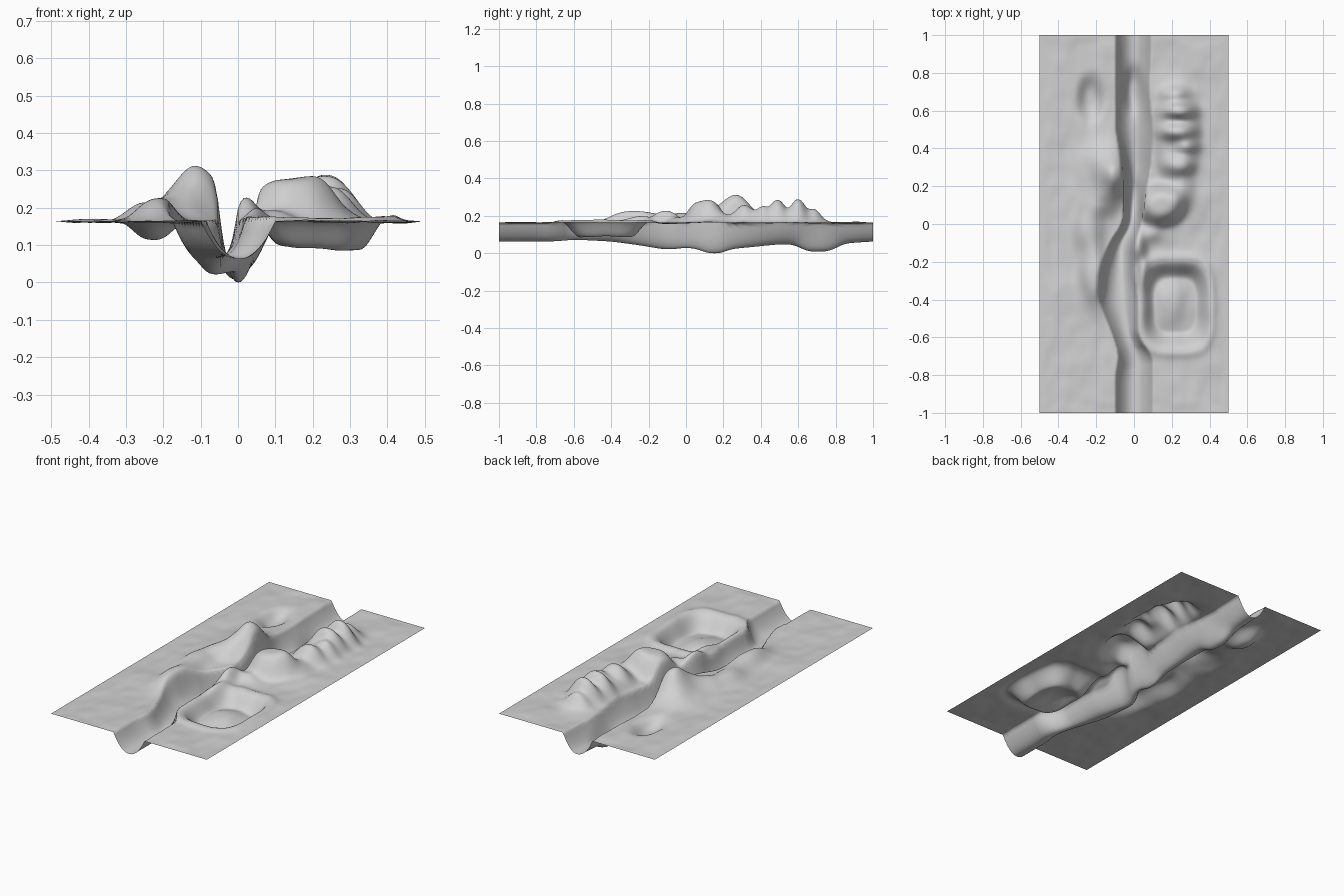
import bpy
import bmesh
import math
from mathutils import Vector, noise

default_cube = bpy.data.objects.get("Cube")
if default_cube:
    bpy.data.objects.remove(default_cube, do_unlink=True)

GROUND = 0.16

# River stations: position along y, left bank, deepest x, right bank, depth
RIVER = [
    (-1, -.1, 0, .1, .1), (-.8, -.1, 0, .1, .1), (-.7, -.08, .01, .1, .1),
    (-.6, -.11, -.03, .02, .09), (-.4, -.19, -.07, .02, .1),
    (-.25, -.18, -.07, 0, .12), (-.1, -.13, -.07, 0, .145),
    (0, -.06, -.01, .04, .133), (.15, -.05, 0, .06, .145),
    (.3, -.06, .01, .09, .135), (.5, -.1, 0, .1, .115),
    (.72, -.1, -.01, .08, .115), (.85, -.1, 0, .09, .11),
    (1, -.1, 0, .09, .1),
]


def smoothstep(low, high, value):
    t = min(max((value - low) / (high - low), 0), 1)
    return t * t * (3 - 2 * t)


def station(y):
    """Linear interpolation between neighbouring river stations."""
    y = min(max(y, -1), 1)
    for first, second in zip(RIVER, RIVER[1:]):
        if y <= second[0]:
            blend = (y - first[0]) / (second[0] - first[0])
            return Vector(first[1:]).lerp(Vector(second[1:]), blend)


def river_at(y):
    """Averaging nearby stations rounds the bends of the river."""
    offsets = (-.04, -.02, 0, .02, .04)
    return sum((station(y + o) for o in offsets), Vector((0, 0, 0, 0))) / len(offsets)


def blob(x, y, cx, cy, width, length, height, power=1.0):
    """Rounded hill or hollow; a higher power gives a flatter top."""
    radius = ((x - cx) / width) ** 2 + ((y - cy) / length) ** 2
    return height * math.exp(-radius ** power)


# Hills: centre x, centre y, half width, half length, height, flatness
HILLS = [
    (-.1, .26, .08, .1, .11, 1.1),       # tall peak on the left bank
    (-.17, .28, .11, .15, .05, 1.2),     # its outer shoulder
    (-.18, .12, .09, .08, .045, 1.2),    # its front foot
    (-.21, -.27, .07, .15, .06, 1.4),    # left ridge, front
    (-.24, -.03, .07, .12, .05, 1.2),    # left ridge, middle
    (.02, -.11, .04, .08, .058, 1.1),    # low spur by the bend
    (.05, -.25, .03, .1, .025, 1),       # spur tail
    (.1, -.05, .06, .05, .03, 1),        # saddle behind the spur
    (.14, .1, .12, .1, .11, 2),          # broad mound on the right bank
    (.25, .16, .06, .08, .04, 1),        # its shoulder
    (.23, .47, .11, .26, .05, 2.2),      # long base of the knolls
    (.24, .31, .08, .05, .05, 1.2),      # chain of knolls
    (.28, .41, .06, .04, .04, 1),
    (.23, .49, .085, .045, .07, 1.2),
    (.24, .6, .085, .045, .075, 1.2),
    (.22, .69, .07, .04, .04, 1),
]

# Shallow hollow on the left plain
HOLLOW = (-.23, .66, .06, .11, -.045, 1.5)

# Deep pools in the river bed
POOLS = [
    (0, .71, .05, .11, -.04, 1.6),
    (0, .15, .04, .08, -.02, 1.3),
]


def basin(x, y):
    """Square-cornered basin with a low rim and a broad rise inside."""
    dx, dy = abs(x - .22) / .17, abs(y + .43) / .22
    radius = (dx ** 3.5 + dy ** 3.5) ** (1 / 3.5)
    bowl = -.078 * (1 - smoothstep(.62, 1.05, radius))
    rim = .012 * math.exp(-((radius - 1.15) / .13) ** 2)
    rise = blob(x, y, .19, -.42, .09, .12, .038, 1.2)
    return bowl + rim + rise


def terrain_height(x, y, river):
    left, middle, right, depth = river
    bank = left if x < middle else right
    across = (x - middle) / (bank - middle)
    land = sum(blob(x, y, *shape) for shape in HILLS + [HOLLOW]) + basin(x, y)
    ripple = noise.noise(Vector((x * 6, y * 4, 2))) * .009
    ripple += noise.noise(Vector((x * 15, y * 10, 5))) * .004
    # The sheet lies flat along its border
    land += ripple * smoothstep(0, .06, min(.5 - abs(x), 1 - abs(y)))
    # Rounded river bed, with the land features fading out inside it
    bed = sum(blob(x, y, *pool) for pool in POOLS)
    bed -= depth * max(0, 1 - across ** 2.1)
    return GROUND + bed + land * smoothstep(.5, 1.2, across)


# Terrain sheet
mesh = bpy.data.meshes.new("terrain")
bm = bmesh.new()
bmesh.ops.create_grid(bm, x_segments=130, y_segments=240, size=1)
for vert in bm.verts:
    x, y = vert.co.x / 2, vert.co.y
    vert.co = (x, y, terrain_height(x, y, river_at(y)))

# Rest the lowest point on the floor
lowest = min(vert.co.z for vert in bm.verts)
for vert in bm.verts:
    vert.co.z -= lowest
for face in bm.faces:
    face.smooth = True
bm.to_mesh(mesh)
bm.free()

terrain = bpy.data.objects.new("terrain", mesh)
bpy.context.collection.objects.link(terrain)

# Plain grey ground
grey = bpy.data.materials.new("light_grey_ground")
grey.use_nodes = True
colour = (.64, .64, .64, 1)
grey.diffuse_color = colour
grey.node_tree.nodes["Principled BSDF"].inputs["Base Color"].default_value = colour
mesh.materials.append(grey)
